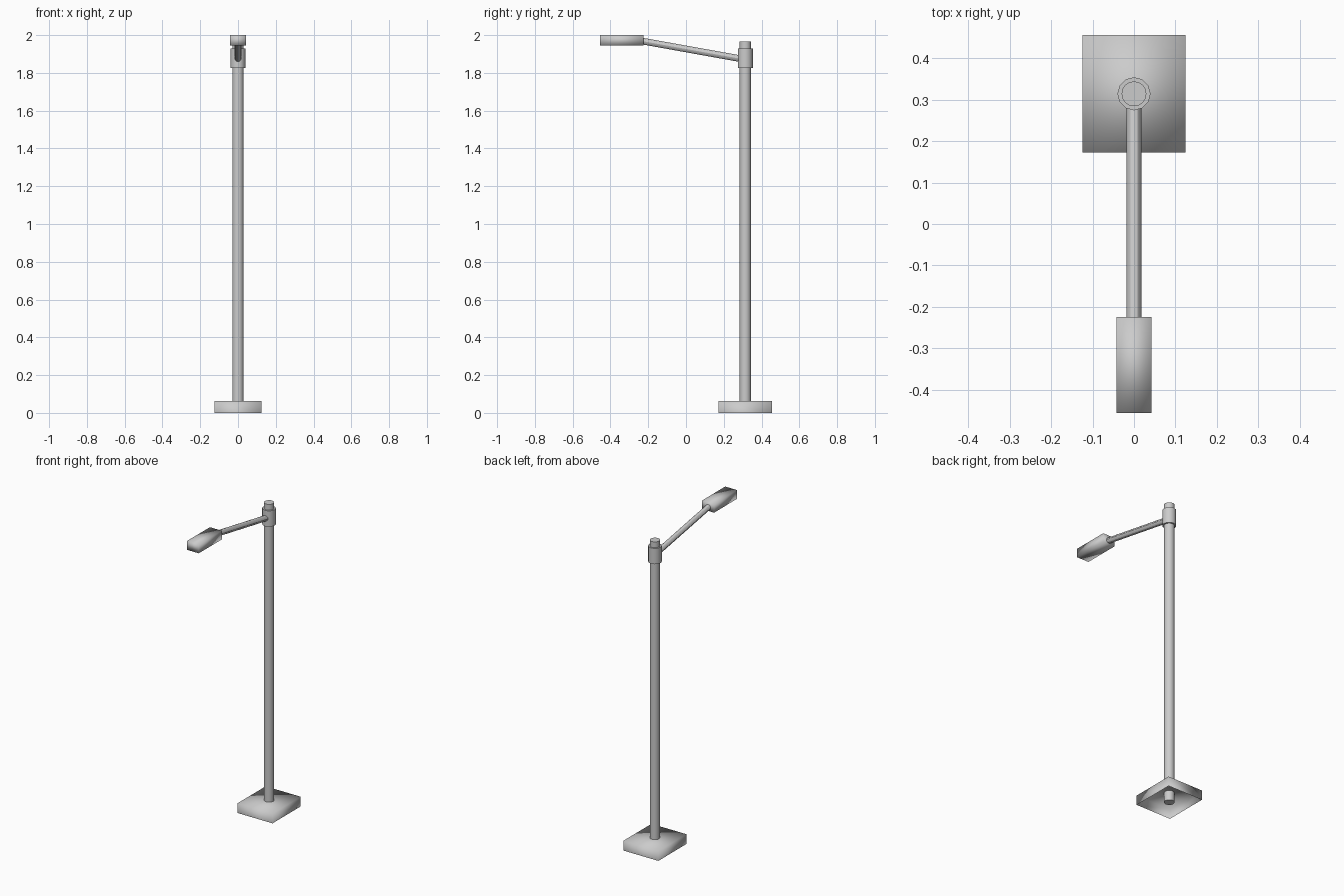
import bpy, bmesh
from mathutils import Vector

if "Cube" in bpy.data.objects:
    bpy.data.objects.remove(bpy.data.objects["Cube"])

POLE_Y = 0.314


def finish(name, bm):
    bmesh.ops.recalc_face_normals(bm, faces=bm.faces[:])
    for f in bm.faces:
        f.smooth = True
    mesh = bpy.data.meshes.new(name)
    bm.to_mesh(mesh)
    bm.free()
    obj = bpy.data.objects.new(name, mesh)
    bpy.context.collection.objects.link(obj)
    return obj


def box(name, lo, hi, open_bottom=False):
    lo, hi = Vector(lo), Vector(hi)
    bm = bmesh.new()
    bmesh.ops.create_cube(bm, size=1)
    if open_bottom:
        bm.normal_update()
        bottom = [f for f in bm.faces if f.normal.z < -0.9]
        bmesh.ops.delete(bm, geom=bottom, context='FACES_ONLY')
    bmesh.ops.scale(bm, vec=hi - lo, verts=bm.verts)
    bmesh.ops.translate(bm, vec=(lo + hi) / 2, verts=bm.verts)
    obj = finish(name, bm)
    return obj


def rod(name, start, end, radius, sides):
    start, end = Vector(start), Vector(end)
    axis = end - start
    bm = bmesh.new()
    bmesh.ops.create_cone(bm, cap_ends=True, segments=sides, radius1=radius,
                          radius2=radius, depth=axis.length)
    obj = finish(name, bm)
    obj.rotation_mode = 'QUATERNION'
    obj.rotation_quaternion = axis.to_track_quat('Z', 'Y')
    obj.location = (start + end) / 2
    # keep crisp rims on the round parts
    bpy.context.view_layer.objects.active = obj
    obj.select_set(True)
    bpy.ops.object.shade_smooth_by_angle()
    obj.select_set(False)
    return obj


# hollow foot, open underneath
box("base", (-0.124, 0.172, 0), (0.124, 0.456, 0.062), open_bottom=True)

# upright pole and the collar that holds the arm
rod("pole", (0, POLE_Y, 0.0), (0, POLE_Y, 1.965), 0.03, 16)
rod("collar", (0, POLE_Y, 1.827), (0, POLE_Y, 1.928), 0.04, 12)

# sloping arm reaching forward to the lamp
rod("arm", (0, 0.30, 1.873), (0, -0.235, 1.969), 0.0175, 12)

# lamp head
box("lamp_head", (-0.042, -0.456, 1.944), (0.042, -0.224, 2.0))
